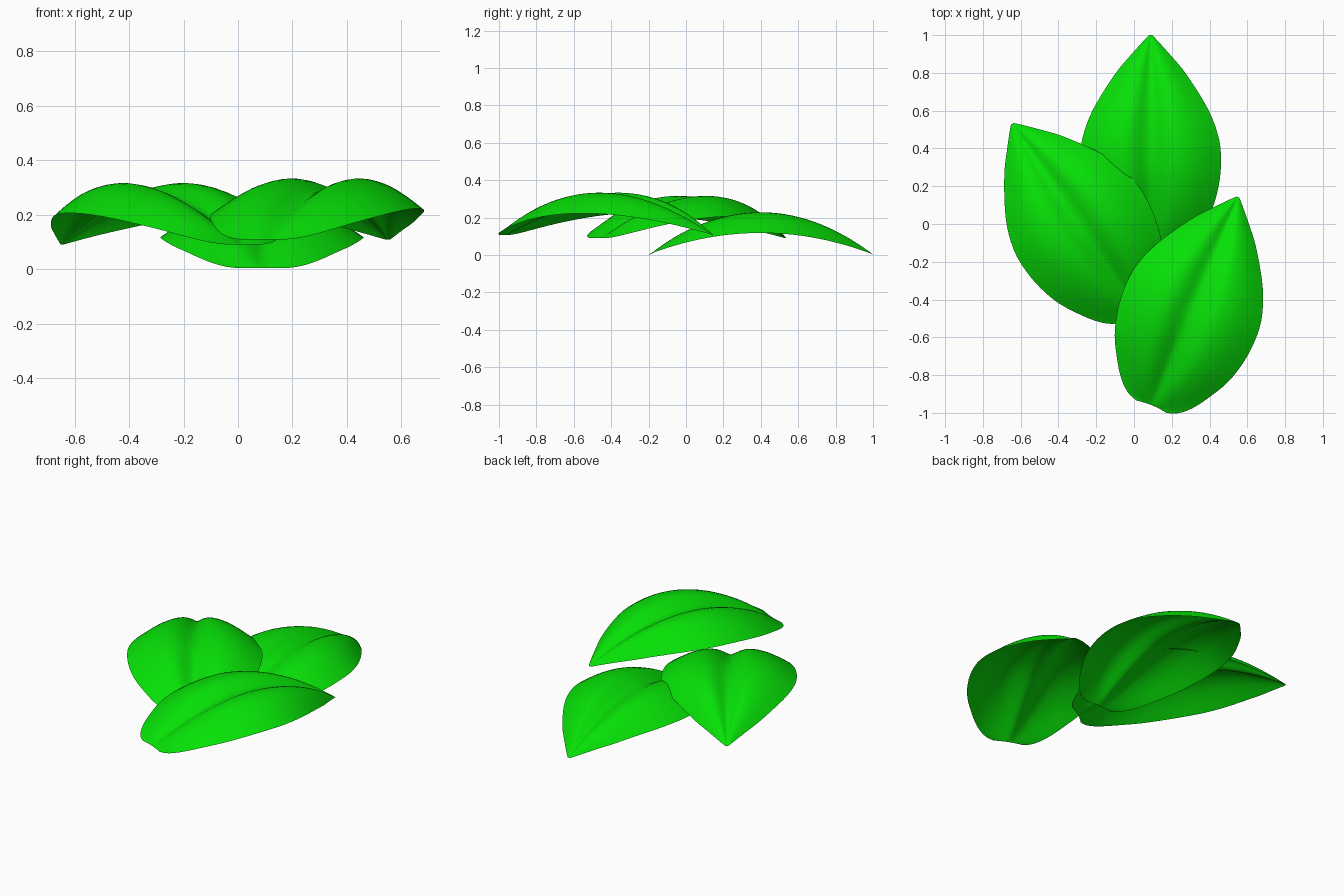
import bpy, bmesh, math
from mathutils import Matrix, Vector

if "Cube" in bpy.data.objects:
    bpy.data.objects.remove(bpy.data.objects["Cube"], do_unlink=True)

LENGTH = 1.2
ROWS, HALF_COLS = 44, 14

green = bpy.data.materials.new("leaf green")
green.use_nodes = True
colour = (0.002, 0.75, 0.002, 1)
green.diffuse_color = colour
green.node_tree.nodes["Principled BSDF"].inputs["Base Color"].default_value = colour

# Half-width along the leaf, and relative height from midrib to rim
OUTLINE = [(0, .085), (.012, .125), (.04, .168), (.08, .207), (.14, .25), (.27, .322),
           (.4, .36), (.53, .373), (.65, .362), (.8, .308), (1, .184), (1.1, .1),
           (1.18, .028), (1.2, .008)]
SECTION = [(0, .8), (.1, .845), (.2, .94), (.37, 1), (.6, .91), (.8, .735), (1, .51)]


def smooth_curve(points, x):
    """Cubic curve through the points, evaluated at x."""
    def slope(i):
        a, b = points[max(i - 1, 0)], points[min(i + 1, len(points) - 1)]
        return (b[1] - a[1]) / (b[0] - a[0])
    i = 0
    while i < len(points) - 2 and x > points[i + 1][0]:
        i += 1
    (x0, y0), (x1, y1) = points[i], points[i + 1]
    w = x1 - x0
    t = (x - x0) / w
    return (y0 * (1 + 2 * t) * (1 - t) ** 2 + y1 * t * t * (3 - 2 * t)
            + slope(i) * w * t * (1 - t) ** 2 - slope(i + 1) * w * t * t * (1 - t))


def leaf_point(row, col):
    t = (1 - math.cos(math.pi * row / ROWS)) / 2   # finer rows at both ends
    s = t * LENGTH
    u = col / HALF_COLS
    arch = 0.225 * 4 * t * (1 - t)
    notch = 0.008 * (1 - u * u) * max(0, 1 - t * 8)   # dip where the stalk joins
    fold = 0.5 * max(0, .4 - t) * max(0, 1 - abs(u) / .37) ** 2   # deeper near the base
    return Vector((u * smooth_curve(OUTLINE, s), s + notch,
                   arch * (smooth_curve(SECTION, abs(u)) - fold)))


def make_leaf(name, tip, angle):
    """Arched leaf with a folded midrib, its tip placed at the given point."""
    bm = bmesh.new()
    grid = [[bm.verts.new(leaf_point(r, c)) for c in range(-HALF_COLS, HALF_COLS + 1)]
            for r in range(ROWS + 1)]
    for lower, upper in zip(grid, grid[1:]):
        for c in range(2 * HALF_COLS):
            face = bm.faces.new((lower[c], lower[c + 1], upper[c + 1], upper[c]))
            face.smooth = True
    place = (Matrix.Translation(tip) @ Matrix.Rotation(math.radians(angle), 4, 'Z')
             @ Matrix.Translation((0, -LENGTH, 0)))
    bm.transform(place)
    mesh = bpy.data.meshes.new(name)
    bm.to_mesh(mesh)
    bm.free()
    mesh.materials.append(green)
    obj = bpy.data.objects.new(name, mesh)
    bpy.context.collection.objects.link(obj)


make_leaf("back_leaf", (.088, 1, .003), 0)
make_leaf("right_leaf", (-.645, .53, .091), 33.8)
make_leaf("front_leaf", (.55, .142, .108), -22.4)
